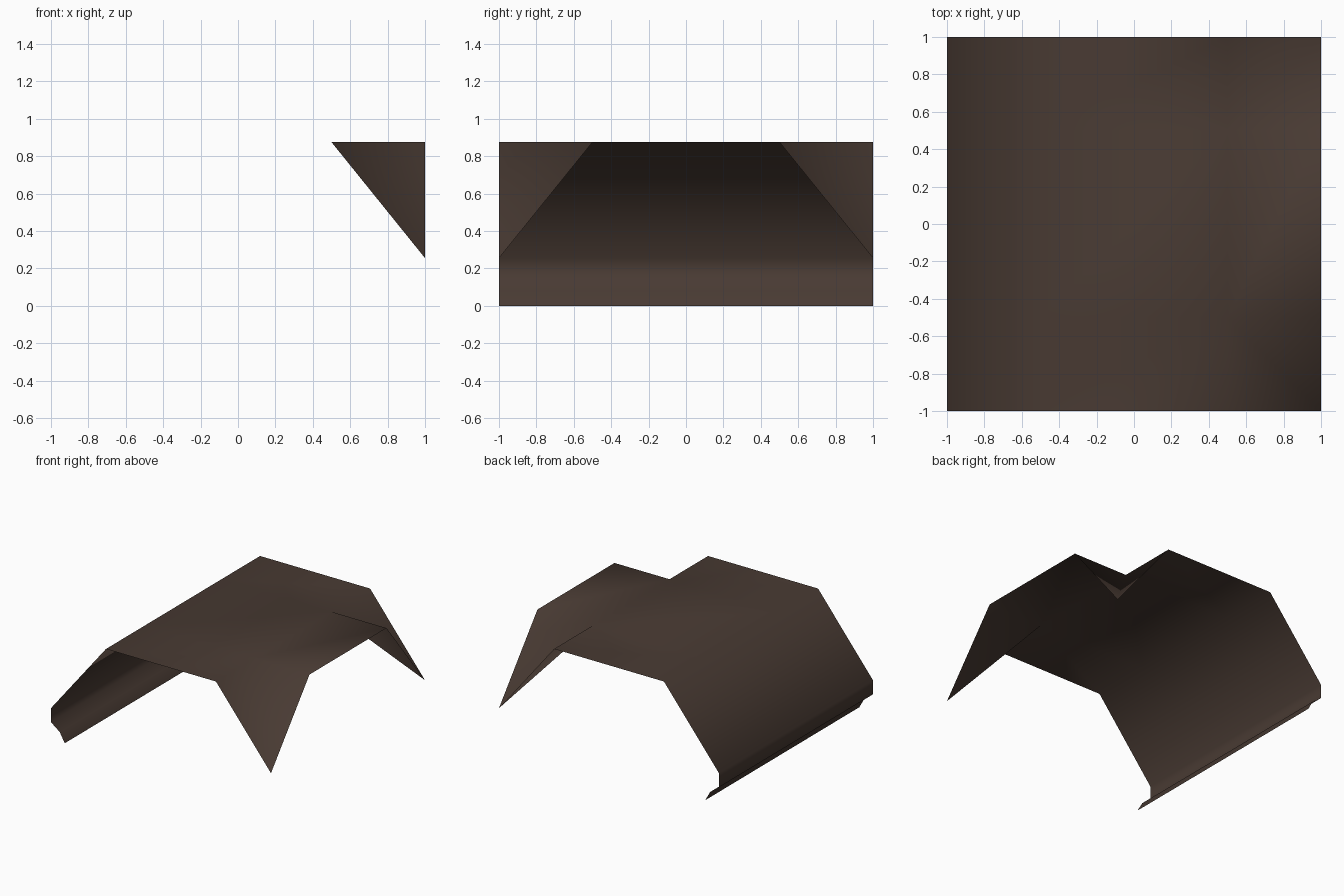
import bpy, bmesh

if "Cube" in bpy.data.objects:
    bpy.data.objects.remove(bpy.data.objects["Cube"])

TOP, EAVE = 0.875, 0.255

mat = bpy.data.materials.new("dark brown")
mat.diffuse_color = (0.066, 0.043, 0.033, 1)
mat.use_nodes = True
mat.node_tree.nodes["Principled BSDF"].inputs["Base Color"].default_value = mat.diffuse_color

bm = bmesh.new()
verts = {}


def face(*pts):
    """Add a face, reusing vertices at the same place."""
    vs = []
    for p in pts:
        if p not in verts:
            verts[p] = bm.verts.new(p)
        vs.append(verts[p])
    return bm.faces.new(vs)


# Left slope with its curled gutter lip, and the flat ridge, extruded along y
profile = [(-0.875, 0.0), (-0.92, 0.08), (-1.0, 0.14), (-1.0, EAVE), (-0.5, TOP), (0.5, TOP)]
rows = [-1.0, -0.5, 0.5, 1.0]
for (xa, za), (xb, zb) in zip(profile, profile[1:]):
    for ya, yb in zip(rows, rows[1:]):
        face((xa, ya, za), (xb, ya, zb), (xb, yb, zb), (xa, yb, za))

# Branch ridge running out to the right
face((0.5, -0.5, TOP), (1.0, -0.5, TOP), (1.0, 0.5, TOP), (0.5, 0.5, TOP))

# Two valleys, each made of two sloping triangles
for s in (-1, 1):
    inner, low = (0.5, 0.5 * s, TOP), (1.0, 1.0 * s, EAVE)
    face(inner, (0.5, 1.0 * s, TOP), low)
    face(inner, low, (1.0, 0.5 * s, TOP))

# One consistent outward direction, smooth shading
bmesh.ops.recalc_face_normals(bm, faces=bm.faces)
bm.faces.ensure_lookup_table()
if max(bm.faces, key=lambda f: f.calc_center_median().z).normal.z < 0:
    bmesh.ops.reverse_faces(bm, faces=bm.faces)
for f in bm.faces:
    f.smooth = True

mesh = bpy.data.meshes.new("roof_junction")
bm.to_mesh(mesh)
bm.free()
mesh.materials.append(mat)
bpy.context.collection.objects.link(bpy.data.objects.new("roof_junction", mesh))
